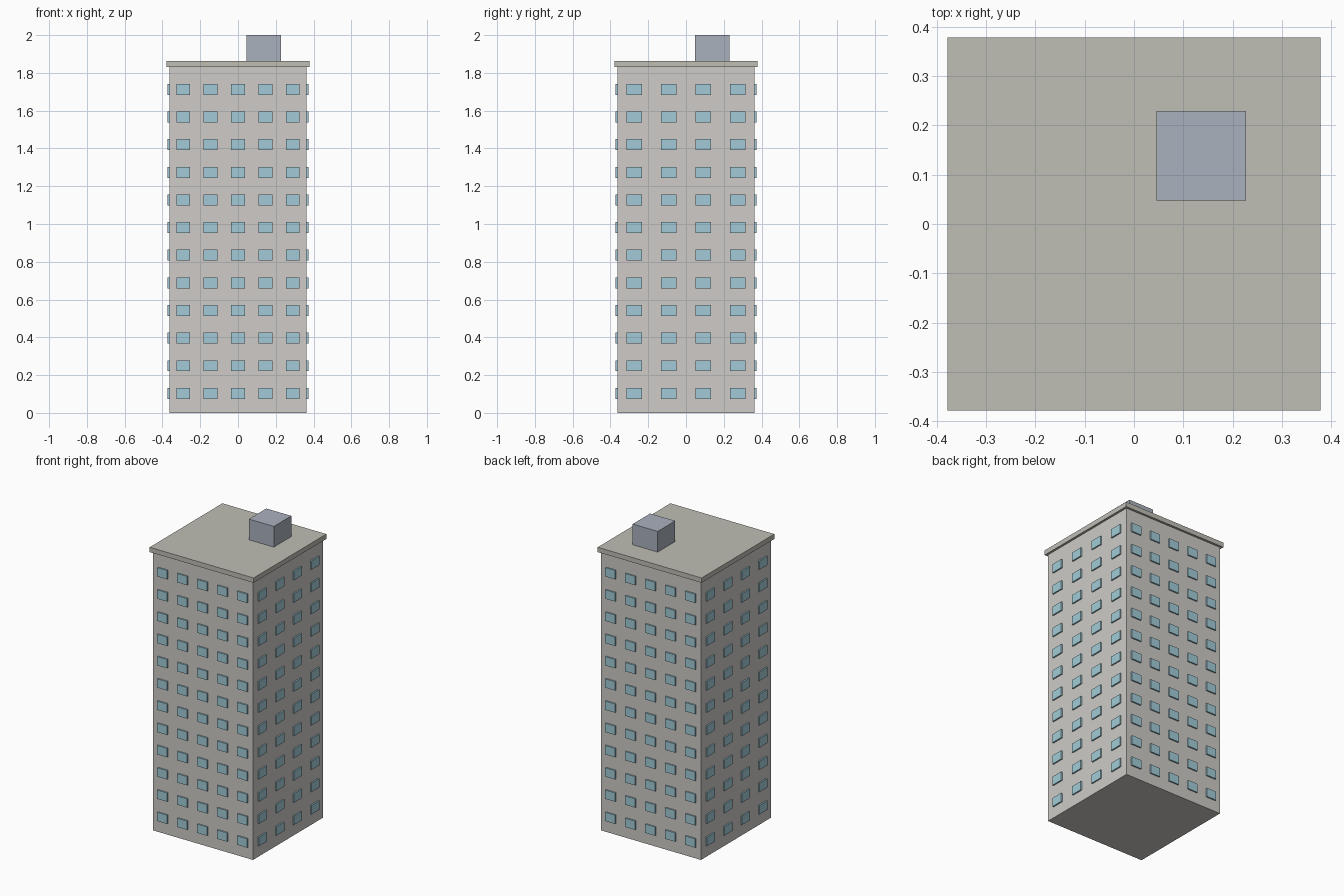
import bpy, bmesh
from mathutils import Matrix, Vector

if "Cube" in bpy.data.objects:
    bpy.data.objects.remove(bpy.data.objects["Cube"])


def material(name, color):
    m = bpy.data.materials.new(name)
    m.diffuse_color = (*color, 1)
    m.use_nodes = True
    m.node_tree.nodes["Principled BSDF"].inputs["Base Color"].default_value = m.diffuse_color
    return m


def add_box(bm, lo, hi):
    lo, hi = Vector(lo), Vector(hi)
    size = Matrix.Diagonal((*(hi - lo), 1))
    bmesh.ops.create_cube(bm, size=1, matrix=Matrix.Translation((lo + hi) / 2) @ size)


def make_object(name, boxes, mat):
    bm = bmesh.new()
    for lo, hi in boxes:
        add_box(bm, lo, hi)
    mesh = bpy.data.meshes.new(name)
    bm.to_mesh(mesh)
    bm.free()
    mesh.materials.append(mat)
    obj = bpy.data.objects.new(name, mesh)
    bpy.context.collection.objects.link(obj)


wall = material("wall", (0.62, 0.60, 0.57))
roof = material("roof", (0.52, 0.51, 0.46))
metal = material("metal", (0.40, 0.44, 0.51))
glass = material("glass", (0.36, 0.60, 0.68))

H = 0.3636           # half width of the tower
OUT = 0.009          # how far windows stand proud of the wall
FLOORS, FLOOR_H, FIRST_Z = 12, 0.1463, 0.1033

# Tower, roof slab and rooftop plant room
make_object("tower", [((-H, -H, 0), (H, H, 1.832))], wall)
make_object("roof_slab", [((-0.378, -0.378, 1.832), (0.378, 0.378, 1.864))], roof)
make_object("plant_room", [((0.0455, 0.0475, 1.864), (0.2273, 0.2293, 2.0))], metal)


# Window grids: five columns front and back, four on the sides
def window_boxes(axis, side, columns, width, height=0.058):
    pitch = 2 * H / columns
    near, far = sorted((side * (H - OUT), side * (H + OUT)))
    for f in range(FLOORS):
        z = FIRST_Z + f * FLOOR_H
        for c in range(columns):
            u = -H + (c + 0.5) * pitch
            a, b = u - width / 2, u + width / 2
            z0, z1 = z - height / 2, z + height / 2
            if axis == "y":
                yield (a, near, z0), (b, far, z1)
            else:
                yield (near, a, z0), (far, b, z1)


make_object("front_windows", window_boxes("y", -1, 5, 0.072), glass)
make_object("back_windows", window_boxes("y", 1, 5, 0.072), glass)
make_object("left_windows", window_boxes("x", -1, 4, 0.082), glass)
make_object("right_windows", window_boxes("x", 1, 4, 0.082), glass)
